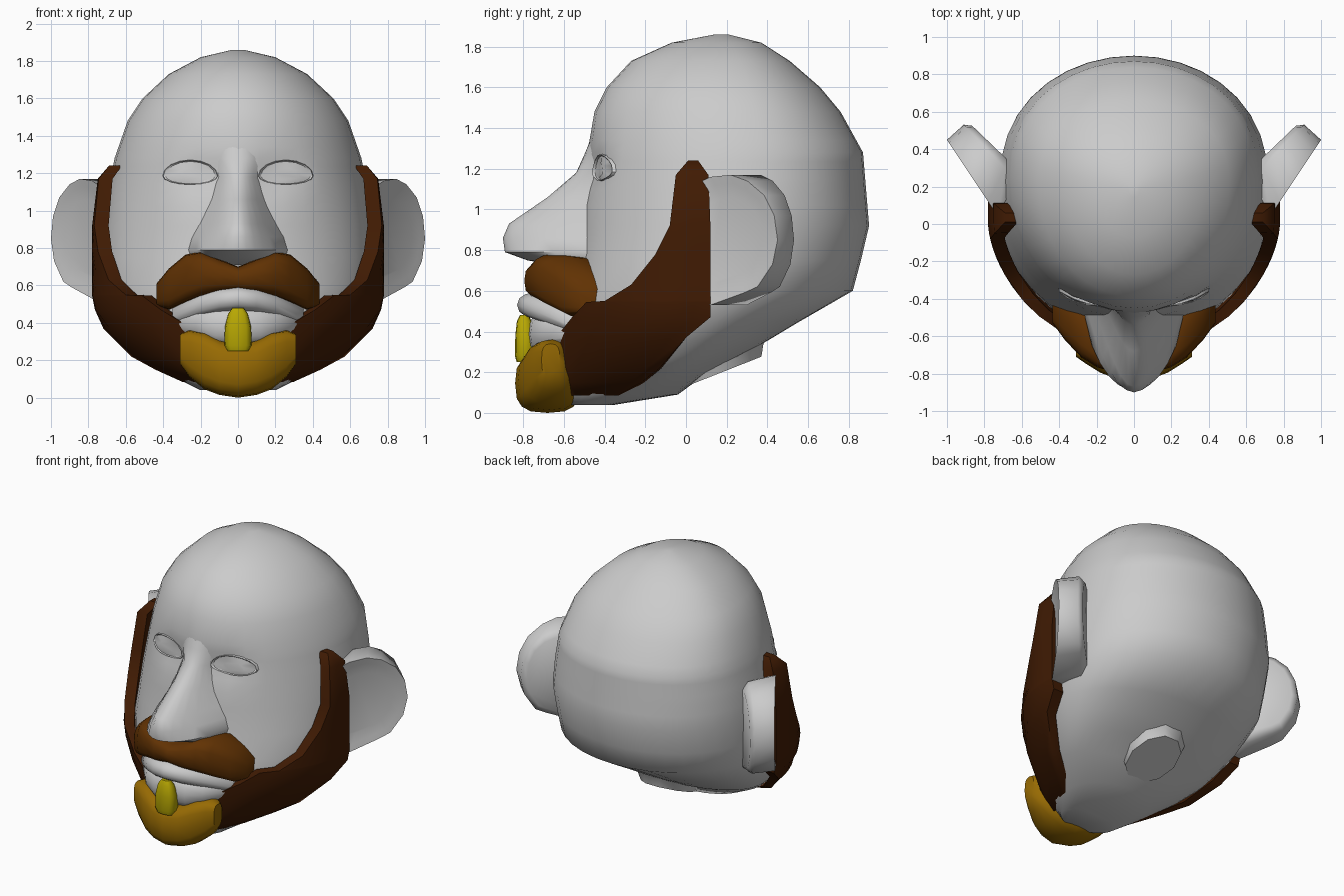
import bpy, bmesh
from math import sin, cos, pi, sqrt, exp, radians

cube = bpy.data.objects.get("Cube")
if cube:
    bpy.data.objects.remove(cube, do_unlink=True)


def material(name, r, g, b):
    m = bpy.data.materials.new(name)
    m.use_nodes = True
    m.diffuse_color = (r, g, b, 1)
    m.node_tree.nodes["Principled BSDF"].inputs["Base Color"].default_value = (r, g, b, 1)
    return m


SKIN = material("grey skin", 0.6, 0.6, 0.6)
BEARD = material("dark brown beard", 0.052, 0.011, 0.001)
MOUSTACHE = material("brown moustache", 0.12, 0.032, 0.001)
GOATEE = material("ochre goatee", 0.31, 0.145, 0.001)
YELLOW = material("yellow tooth", 0.48, 0.39, 0.001)


def finish(name, bm, mat, angle):
    bmesh.ops.recalc_face_normals(bm, faces=bm.faces)
    mesh = bpy.data.meshes.new(name)
    bm.to_mesh(mesh)
    bm.free()
    mesh.materials.append(mat)
    ob = bpy.data.objects.new(name, mesh)
    bpy.context.collection.objects.link(ob)
    bpy.ops.object.select_all(action='DESELECT')
    ob.select_set(True)
    bpy.context.view_layer.objects.active = ob
    bpy.ops.object.shade_smooth_by_angle(angle=radians(angle))


def loft(name, rings, mat, angle=45):
    """Skin closed rings of equal length and cap both ends."""
    bm = bmesh.new()
    vs = [[bm.verts.new(p) for p in ring] for ring in rings]
    n = len(vs[0])
    for a, b in zip(vs, vs[1:]):
        for i in range(n):
            j = (i + 1) % n
            bm.faces.new((a[i], a[j], b[j], b[i]))
    bm.faces.new(vs[0])
    bm.faces.new(vs[-1])
    finish(name, bm, mat, angle)


def power(v, p):
    return abs(v) ** p * (1 if v >= 0 else -1)


def column_loft(name, half, mat, p=0.8, n=16):
    """Skin upright oval slices (x, z low, z high, y front, y back), mirrored in x."""
    cols = [(-c[0],) + c[1:] for c in half[:0:-1]] + half
    rings = []
    for x, lo, hi, front, back in cols:
        rings.append([(x, (front + back) / 2 + (back - front) / 2 * power(cos(2 * pi * i / n), p),
                       (lo + hi) / 2 + (hi - lo) / 2 * power(sin(2 * pi * i / n), p))
                      for i in range(n)])
    loft(name, rings, mat)


# Skull and jaw: height, half width, front y, back y, y of greatest width
HEAD = [
    (0.04, 0.20, -0.58, -0.35, -0.45),
    (0.09, 0.30, -0.62, -0.04, -0.30),
    (0.20, 0.47, -0.64, 0.11, -0.15),
    (0.28, 0.56, -0.64, 0.27, -0.05),
    (0.36, 0.62, -0.62, 0.41, -0.02),
    (0.45, 0.68, -0.60, 0.56, 0.02),
    (0.60, 0.725, -0.57, 0.82, 0.08),
    (0.75, 0.725, -0.54, 0.86, 0.14),
    (0.92, 0.72, -0.52, 0.90, 0.20),
    (1.10, 0.695, -0.50, 0.885, 0.23),
    (1.28, 0.66, -0.485, 0.87, 0.25),
    (1.48, 0.59, -0.45, 0.76, 0.23),
    (1.60, 0.51, -0.39, 0.66, 0.21),
    (1.73, 0.37, -0.27, 0.51, 0.20),
    (1.82, 0.20, -0.07, 0.37, 0.18),
    (1.86, 0.03, 0.14, 0.21, 0.18),
]


def section(z):
    """Interpolated half width, front, back and middle at height z."""
    for a, b in zip(HEAD, HEAD[1:]):
        if a[0] <= z <= b[0]:
            t = (z - a[0]) / (b[0] - a[0])
            return [u + (v - u) * t for u, v in zip(a[1:], b[1:])]


def face_y(x, z):
    """Front surface of the head at x, z, with hollow eye sockets."""
    w, front, _, mid = section(z)
    socket = 0.05 * exp(-((abs(x) - 0.18) / 0.11) ** 2 - ((z - 1.19) / 0.1) ** 2)
    return mid - (mid - front) * sqrt(max(0, 1 - (x / w) ** 2)) + socket


rings = []
for z in sorted([row[0] for row in HEAD] + [1.02, 1.15, 1.19, 1.235, 1.34]):
    w, front, back, mid = section(z)
    ring = []
    for i in range(36):
        x, s = w * cos(pi * i / 18), sin(pi * i / 18)
        ring.append((x, mid + s ** 0.87 * (back - mid) if 0 < i < 18 else face_y(x, z), z))
    rings.append(ring)
loft("head", rings, SKIN, 60)

# Neck stump under the back of the skull, cut on a slope
rings = []
for w, depth, y, z, slope in ((0.32, 0.26, 0.22, 0.5, 0), (0.2, 0.2, 0.19, 0.27, 0.07),
                              (0.17, 0.19, 0.19, 0.205, 0.075)):
    rings.append([(w * cos(2 * pi * i / 10), y + depth * sin(2 * pi * i / 10),
                   z + slope * sin(2 * pi * i / 10)) for i in range(10)])
loft("neck", rings, SKIN)

# Nose: height, half width, tip y, fullness of the wings
NOSE = [(1.42, 0.10, -0.44, 1.2), (1.28, 0.13, -0.495, 1.2), (1.18, 0.12, -0.54, 1.2),
        (1.06, 0.15, -0.68, 1.2), (0.93, 0.21, -0.87, 1.2), (0.86, 0.25, -0.90, 0.9),
        (0.79, 0.27, -0.89, 0.65), (0.75, 0.26, -0.78, 0.6), (0.71, 0.22, -0.56, 0.6)]
rings = []
for z, w, tip, p in NOSE:
    ring = []
    for i in range(13):
        t = i / 6 - 1
        base = face_y(w * t, z) + 0.02
        ring.append((w * t, base + (tip - base) * max(0, cos(t * pi / 2)) ** p, z))
    rings.append(ring)
loft("nose", rings, SKIN, 60)

# Almond eyes with a slim raised lid
for side, label in ((1, "left"), (-1, "right")):
    rings = []
    for scale, lift in ((1.04, -0.02), (1.0, 0.012), (0.92, 0.004), (0.5, 0.012)):
        ring = []
        for i in range(16):
            a = 2 * pi * i / 16
            x = 0.255 + 0.145 * scale * cos(a)
            z = 1.185 + scale * sin(a) * (0.085 if sin(a) > 0 else 0.045)
            ring.append((side * x, face_y(x, z) - lift, z))
        rings.append(ring)
    loft(label + "_eye", rings, SKIN, 35)

# Ears: outline as distance outward and height, thicker towards the root
EAR = [(-0.1, 1.12), (0, 1.16), (0.12, 1.17), (0.22, 1.14), (0.32, 1.07), (0.38, 0.97),
       (0.4, 0.85), (0.37, 0.73), (0.28, 0.62), (0.2, 0.59), (0, 0.53), (-0.1, 0.53)]
for side, label in ((1, "left"), (-1, "right")):
    def ear_ring(scale, depth):
        ring = []
        for d, z in EAR:
            d = 0.1 + (d - 0.1) * scale
            z = 0.86 + (z - 0.86) * scale
            thick = depth * (1 + 1.2 * (1 - d / 0.4))
            ring.append((side * (0.78 + 0.55 * d - 0.1 * depth), 0.12 + 0.825 * d + 0.09 * thick, z))
        return ring
    loft(label + "_ear", [ear_ring(0.65, 0.12), ear_ring(0.86, 0.05), ear_ring(1, 0),
                          ear_ring(1, 0.9), ear_ring(0.85, 1.1)], SKIN, 60)

# Side beard: height, back y, front y, outer half width
ROWS = [(1.24, 0.06, 0.01, 0.69), (1.17, 0.11, -0.05, 0.75), (0.92, 0.12, -0.08, 0.78),
        (0.78, 0.12, -0.15, 0.78), (0.63, 0.12, -0.27, 0.78), (0.55, 0.12, -0.40, 0.78),
        (0.545, 0.12, -0.49, 0.78), (0.47, 0.12, -0.56, 0.765), (0.37, 0.0, -0.64, 0.72),
        (0.22, -0.13, -0.66, 0.59), (0.15, -0.22, -0.64, 0.48), (0.085, -0.34, -0.56, 0.36)]
for side, label in ((1, "left"), (-1, "right")):
    rings = []
    for z, back, front, w in ROWS:
        outer = []
        for i in range(9):
            y = back + (front - back) * i / 8
            outer.append((side * w * sqrt(1 - (max(-y, 0) / 0.69) ** 1.65), y, z))
        inner = [(x * 0.9, y * 0.93 if y < 0 else y, z) for x, y, z in reversed(outer)]
        rings.append(outer + inner)
    loft(label + "_beard", rings, BEARD, 50)

# Mouth
column_loft("upper_lip", [(0, 0.46, 0.60, -0.83, -0.5), (0.1, 0.45, 0.59, -0.80, -0.5),
                          (0.2, 0.43, 0.56, -0.73, -0.45), (0.35, 0.38, 0.48, -0.57, -0.4)], SKIN)
column_loft("lower_lip", [(0, 0.26, 0.51, -0.78, -0.5), (0.12, 0.27, 0.50, -0.765, -0.5),
                          (0.22, 0.31, 0.48, -0.71, -0.45), (0.34, 0.35, 0.44, -0.57, -0.4)], SKIN)

# Moustache and goatee
column_loft("moustache", [(0, 0.57, 0.70, -0.79, -0.5), (0.1, 0.56, 0.74, -0.795, -0.5),
                          (0.2, 0.54, 0.78, -0.765, -0.48), (0.28, 0.51, 0.765, -0.715, -0.42),
                          (0.37, 0.47, 0.69, -0.62, -0.38), (0.435, 0.49, 0.61, -0.53, -0.38)],
            MOUSTACHE, 0.65)
column_loft("goatee", [(0, 0, 0.29, -0.84, -0.52), (0.1, 0.015, 0.31, -0.825, -0.52),
                       (0.18, 0.045, 0.35, -0.795, -0.53), (0.26, 0.11, 0.36, -0.745, -0.57),
                       (0.31, 0.18, 0.34, -0.71, -0.62)], GOATEE, 0.68)

# Single tapered tooth: height, half width, y centre
rings = []
for z, w, y in ((0.25, 0.06, -0.79), (0.28, 0.073, -0.79), (0.38, 0.07, -0.79),
                (0.45, 0.052, -0.795), (0.48, 0.03, -0.795)):
    rings.append([(w * power(cos(2 * pi * i / 12), 0.7),
                   y + 0.7 * w * power(sin(2 * pi * i / 12), 0.7), z) for i in range(12)])
loft("tooth", rings, YELLOW)
